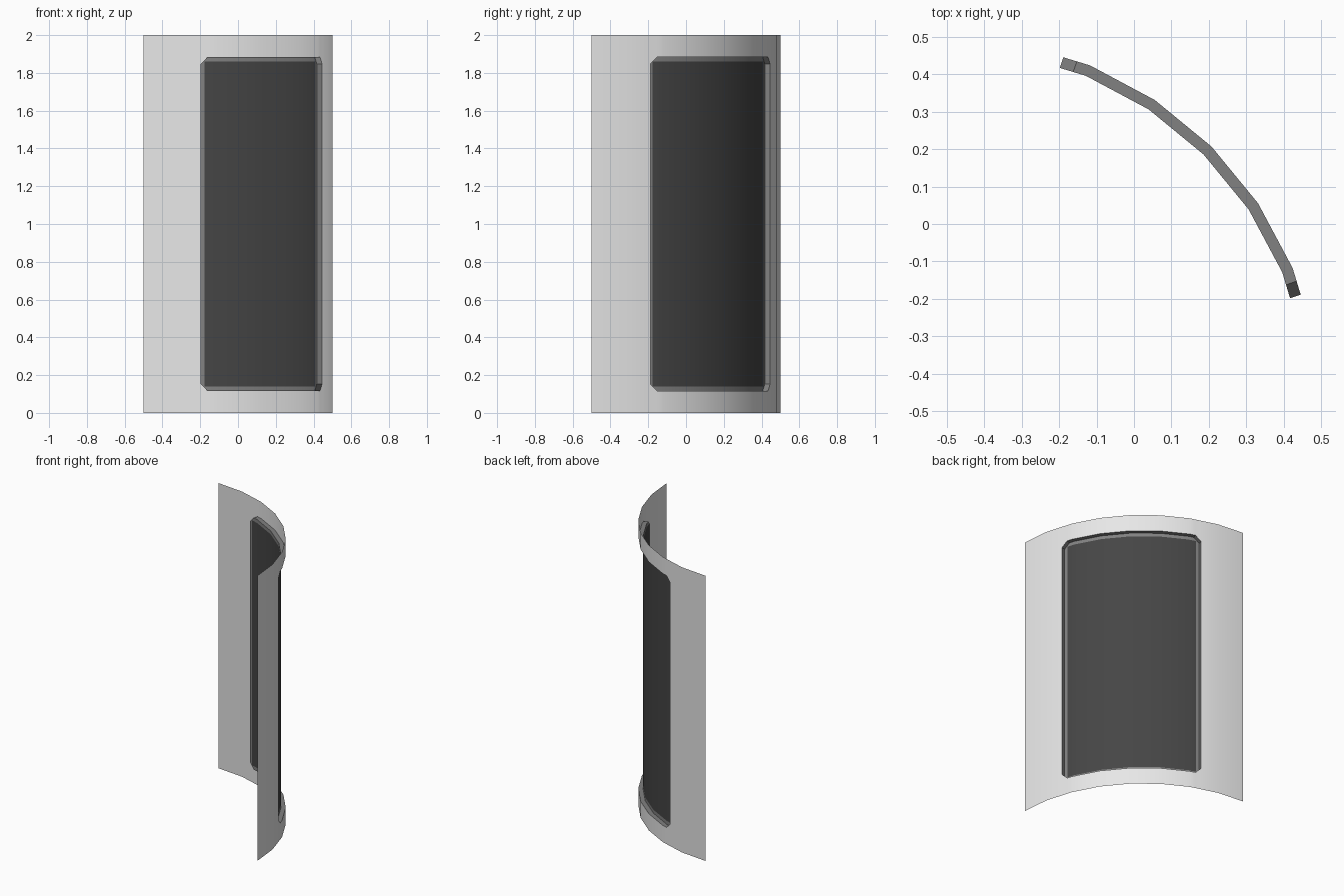
import bpy, bmesh
from math import radians, cos, sin

cube = bpy.data.objects.get("Cube")
if cube:
    bpy.data.objects.remove(cube, do_unlink=True)

STEP = 11.25                      # angle of one facet of the quarter round
HEIGHT = 2.0
OUTER, INNER = 1.0, 0.97          # radius of the wall and of the recessed window
START, CHAMFER = 18.2, 2.2        # opening edge and corner cut, in degrees
SILL, CUT = 0.117, 0.037          # opening bottom and corner cut, in height
RIM_ANGLE, RIM = 1.3, 0.024       # width of the window rim


def material(name, value):
    mat = bpy.data.materials.new(name)
    mat.use_nodes = True
    colour = (value, value, value, 1)
    mat.diffuse_color = colour
    mat.node_tree.nodes["Principled BSDF"].inputs["Base Color"].default_value = colour
    return mat


def point(angle, z, radius):
    """Position on the faceted quarter round."""
    middle = (min(int(angle / STEP), 7) + 0.5) * STEP
    r = radius * cos(radians(STEP / 2)) / cos(radians(angle - middle))
    return (r * cos(radians(angle)) - 0.5, r * sin(radians(angle)) - 0.5, z)


def face(bm, corners):
    bm.faces.new([bm.verts.new(point(*c)) for c in corners])


def sill(angle):
    """Bottom of the opening, rising at the cut corners."""
    edge = min(angle - START, 90 - START - angle)
    return SILL + CUT * max(0, 1 - edge / CHAMFER)


def strip(bm, angles, radius, low, high):
    """Curved band between two height functions."""
    for a, b in zip(angles, angles[1:]):
        face(bm, [(a, low(a), radius), (b, low(b), radius),
                  (b, high(b), radius), (a, high(a), radius)])


def span(first, *extra):
    """Facet angles from first to its mirror, with extra mirrored cuts."""
    cuts = {i * STEP for i in range(9) if first < i * STEP < 90 - first}
    for e in (first,) + extra:
        cuts |= {e, 90 - e}
    return sorted(cuts)


def finish(name, bm, mat):
    bmesh.ops.remove_doubles(bm, verts=bm.verts, dist=0.0005)
    mesh = bpy.data.meshes.new(name)
    bm.to_mesh(mesh)
    bm.free()
    mesh.materials.append(mat)
    obj = bpy.data.objects.new(name, mesh)
    bpy.context.collection.objects.link(obj)
    bpy.ops.object.select_all(action="DESELECT")
    obj.select_set(True)
    bpy.context.view_layer.objects.active = obj
    bpy.ops.object.shade_smooth_by_angle(angle=radians(30))


def floor(a):
    return 0.0


def ceiling(a):
    return HEIGHT


def lintel(a):
    return HEIGHT - sill(a)


def pane_low(a):
    return SILL + RIM


def pane_high(a):
    return HEIGHT - SILL - RIM


opening = span(START, START + RIM_ANGLE, START + CHAMFER)
glass = span(START + RIM_ANGLE, START + CHAMFER)

# Curved wall with the window opening
bm = bmesh.new()
strip(bm, [0, STEP, START], OUTER, floor, ceiling)
strip(bm, [90 - START, 90 - STEP, 90], OUTER, floor, ceiling)
strip(bm, opening, OUTER, floor, sill)
strip(bm, opening, OUTER, lintel, ceiling)
finish("curved_wall", bm, material("light grey", 0.8))

# Window frame: recess sides and flat rim
bm = bmesh.new()
for a, b in zip(opening, opening[1:]):
    face(bm, [(a, sill(a), OUTER), (b, sill(b), OUTER),
              (b, sill(b), INNER), (a, sill(a), INNER)])
    face(bm, [(a, lintel(a), INNER), (b, lintel(b), INNER),
              (b, lintel(b), OUTER), (a, lintel(a), OUTER)])
for a, r, s in ((START, INNER, OUTER), (90 - START, OUTER, INNER)):
    face(bm, [(a, sill(a), s), (a, sill(a), r), (a, lintel(a), r), (a, lintel(a), s)])
strip(bm, opening[:2], INNER, sill, lintel)
strip(bm, opening[-2:], INNER, sill, lintel)
strip(bm, glass, INNER, sill, pane_low)
strip(bm, glass, INNER, pane_high, lintel)
finish("window_frame", bm, material("mid grey", 0.22))

# Dark window pane
bm = bmesh.new()
strip(bm, glass, INNER, pane_low, pane_high)
finish("window_pane", bm, material("dark grey", 0.06))
